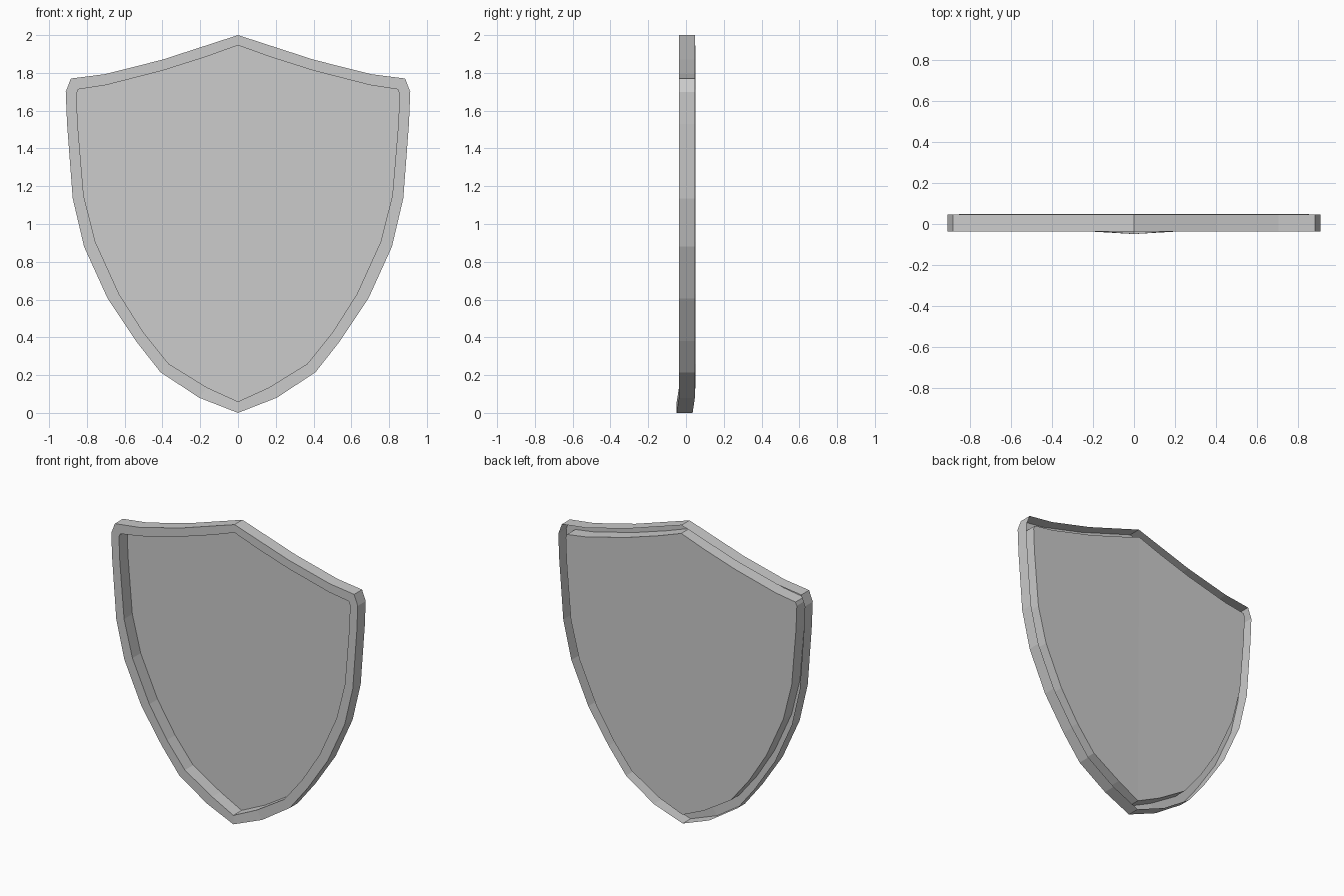
import bpy, bmesh

if "Cube" in bpy.data.objects:
    bpy.data.objects.remove(bpy.data.objects["Cube"])

# Half outlines (x, z), from the top point round to the bottom tip
OUTER = [(0, 2.0), (0.2, 1.935), (0.4, 1.87), (0.705, 1.793), (0.885, 1.77),
         (0.912, 1.70), (0.905, 1.53), (0.875, 1.135), (0.815, 0.88),
         (0.69, 0.605), (0.54, 0.38), (0.41, 0.215), (0.205, 0.08), (0, 0.0)]
INNER = [(0, 1.946), (0.17, 1.885), (0.4, 1.812), (0.70, 1.735), (0.845, 1.713),
         (0.855, 1.69), (0.849, 1.53), (0.817, 1.15), (0.755, 0.905),
         (0.63, 0.63), (0.50, 0.425), (0.367, 0.26), (0.165, 0.135), (0, 0.06)]
FRONT, BACK, PANEL = -0.037, 0.047, 0.05
TIP_SHIFT = -0.012   # the bottom tip leans slightly forward


def ring(bm, outline, y):
    return [bm.verts.new((x, y + (TIP_SHIFT if i == len(outline) - 1 else 0), z))
            for i, (x, z) in enumerate(outline)]


def band(bm, a, b):
    for i in range(len(a) - 1):
        bm.faces.new((a[i], a[i + 1], b[i + 1], b[i]))


# Open-backed shell: outer wall, front rim, inner wall, recessed panel
bm = bmesh.new()
outer_back = ring(bm, OUTER, BACK)
outer_front = ring(bm, OUTER, FRONT)
inner_front = ring(bm, INNER, FRONT)
inner_back = ring(bm, INNER, PANEL)
band(bm, outer_back, outer_front)
band(bm, outer_front, inner_front)
band(bm, inner_front, inner_back)
bm.faces.new(inner_back[::-1])

# Mirror to the other half and weld the centre line
half = bm.verts[:] + bm.edges[:] + bm.faces[:]
copy = bmesh.ops.duplicate(bm, geom=half)["geom"]
for v in copy:
    if isinstance(v, bmesh.types.BMVert):
        v.co.x = -v.co.x
bmesh.ops.reverse_faces(bm, faces=[f for f in copy if isinstance(f, bmesh.types.BMFace)])
bmesh.ops.remove_doubles(bm, verts=bm.verts[:], dist=0.0005)

# Panel and rim face the front
bm.normal_update()
panel = max(bm.faces, key=lambda f: f.calc_area())
bmesh.ops.recalc_face_normals(bm, faces=bm.faces[:])
bm.normal_update()
if panel.normal.y > 0:
    bmesh.ops.reverse_faces(bm, faces=bm.faces[:])

mesh = bpy.data.meshes.new("shield")
bm.to_mesh(mesh)
bm.free()
bpy.context.collection.objects.link(bpy.data.objects.new("shield", mesh))
